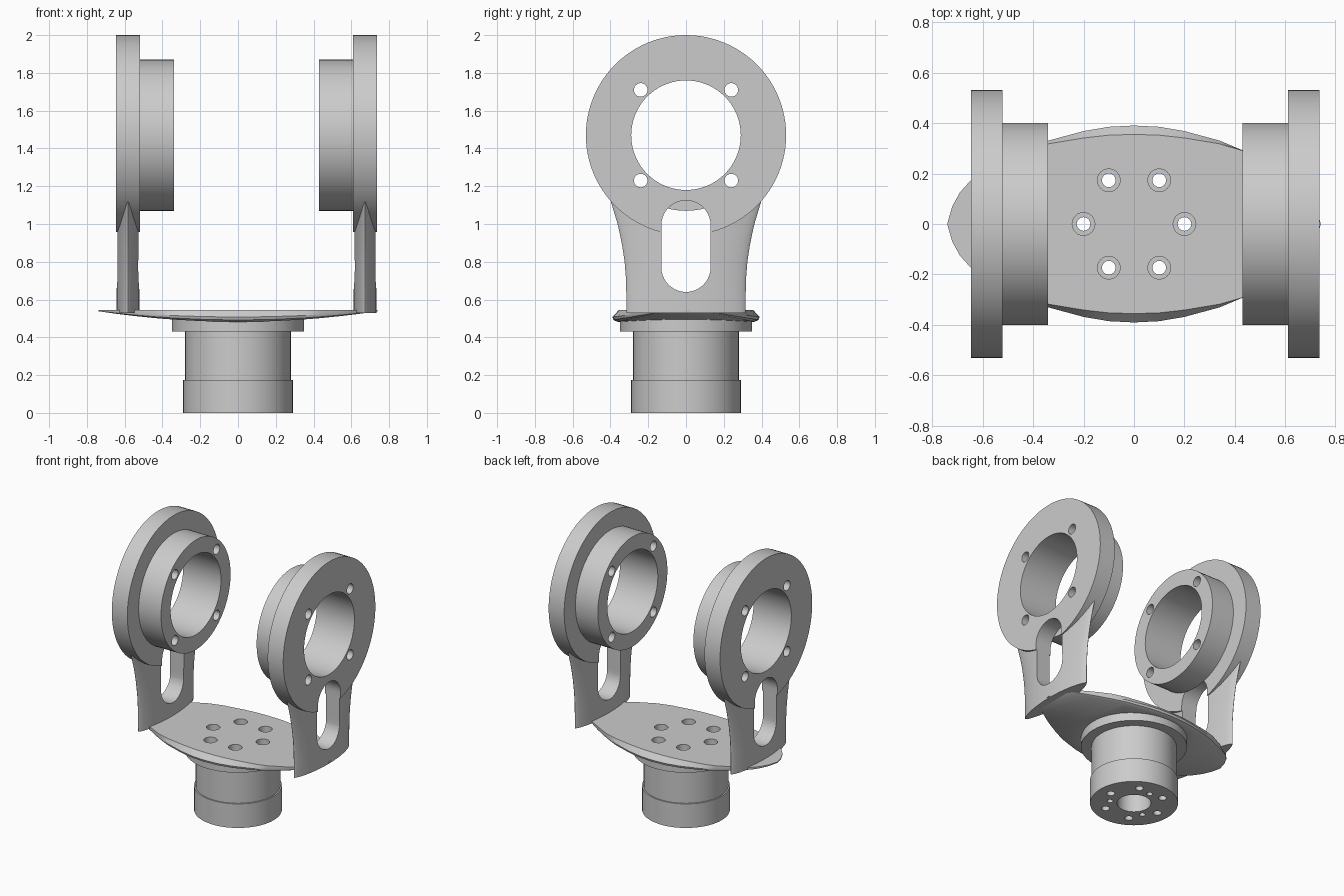
import bpy, bmesh
from math import pi, cos, sin, radians
from mathutils import Matrix, Vector

cube = bpy.data.objects.get("Cube")
if cube:
    bpy.data.objects.remove(cube, do_unlink=True)

grey = bpy.data.materials.new("light_grey")
grey.use_nodes = True
grey.diffuse_color = (0.6, 0.6, 0.6, 1)
grey.node_tree.nodes["Principled BSDF"].inputs["Base Color"].default_value = (0.6, 0.6, 0.6, 1)


def add_loft(bm, sections):
    """Skin a row of equal closed sections and cap both ends."""
    rings = [[bm.verts.new(p) for p in s] for s in sections]
    n = len(rings[0])
    for a, b in zip(rings, rings[1:]):
        for i in range(n):
            j = (i + 1) % n
            bm.faces.new((a[i], a[j], b[j], b[i]))
    bm.faces.new(rings[0])
    bm.faces.new(rings[-1])


def add_turned(bm, profile, matrix=Matrix(), n=64):
    """Turned solid from (radius, height) pairs."""
    add_loft(bm, [[matrix @ Vector((r * cos(2 * pi * i / n), r * sin(2 * pi * i / n), z))
                   for i in range(n)] for r, z in profile])


def make(name, bm):
    bmesh.ops.recalc_face_normals(bm, faces=bm.faces)
    mesh = bpy.data.meshes.new(name)
    bm.to_mesh(mesh)
    bm.free()
    mesh.materials.append(grey)
    obj = bpy.data.objects.new(name, mesh)
    bpy.context.collection.objects.link(obj)
    return obj


def activate(obj):
    bpy.ops.object.select_all(action="DESELECT")
    obj.select_set(True)
    bpy.context.view_layer.objects.active = obj


def combine(target, tool, operation, keep_tool=False):
    activate(target)
    mod = target.modifiers.new(operation.lower(), "BOOLEAN")
    mod.operation, mod.solver, mod.object = operation, "EXACT", tool
    bpy.ops.object.modifier_apply(modifier=mod.name)
    if not keep_tool:
        bpy.data.objects.remove(tool, do_unlink=True)


def smooth(obj):
    activate(obj)
    bpy.ops.object.shade_smooth_by_angle(angle=radians(30))


def interp(table, t):
    for (t0, v0), (t1, v1) in zip(table, table[1:]):
        if t <= t1:
            return v0 + (v1 - v0) * (t - t0) / (t1 - t0)
    return table[-1][1]


# Base: stepped column with a flange
bm = bmesh.new()
add_turned(bm, [(0.29, 0), (0.29, 0.175), (0.28, 0.175), (0.28, 0.43), (0.35, 0.43), (0.35, 0.51)])
base = make("base", bm)

# Dished plate: flat top, curved belly, rounded ends
END = 0.738
outline = [(0, 0.39), (0.1, 0.385), (0.2, 0.368), (0.34, 0.33), (0.435, 0.29), (0.55, 0.232),
           (0.645, 0.175), (0.69, 0.125), (0.72, 0.07), (END, 0.008)]
sections = []
for x, half in [(-x, w) for x, w in outline[:0:-1]] + outline:
    u = (x / END) ** 2
    rim = 0.508 + 0.034 * u
    low = 0.482 + 0.056 * u
    top = half - 0.035 * max(0, 1 - u * 3)
    right = [(top, 0.545), (half, rim), (half * 0.985, rim * 0.4 + low * 0.6), (half * 0.93, low)]
    sections.append([(x, y, z) for y, z in right] + [(x, -y, z) for y, z in reversed(right)])
bm = bmesh.new()
add_loft(bm, sections)
combine(base, make("plate", bm), "UNION")

# Base holes: six stepped bolt holes, three blind pin holes, central bore
bm = bmesh.new()
for k in range(6):
    a = k * pi / 3
    add_turned(bm, [(0.027, -0.1), (0.027, 0.485), (0.045, 0.485), (0.045, 0.7)],
               Matrix.Translation((0.2 * cos(a), 0.2 * sin(a), 0)), 24)
for k in range(3):
    a = pi / 2 + k * 2 * pi / 3
    add_turned(bm, [(0.02, -0.1), (0.02, 0.12)],
               Matrix.Translation((0.16 * cos(a), 0.16 * sin(a), 0)), 20)
add_turned(bm, [(0.112, -0.1), (0.112, 0.4)], n=48)
combine(base, make("base_holes", bm), "DIFFERENCE")
smooth(base)

# Two uprights, each an arm blending into a bearing ring with an inner hub
AXIS_Z, HALF = 1.47, 0.0625
arm_width = [(0.53, 0.315), (0.7, 0.317), (0.8, 0.325), (0.9, 0.34), (1.0, 0.362), (1.1, 0.392), (1.16, 0.41)]
for side, cx, label in ((1, 0.6725, "left"), (-1, -0.5825, "right")):
    turn = Matrix.Translation((cx, 0, AXIS_Z)) @ Matrix.Rotation(pi / 2, 4, "Y")

    bm = bmesh.new()
    add_turned(bm, [(0.53, -HALF), (0.53, HALF)], turn, 96)
    ring = make(label + "_ring_and_arm", bm)

    # Arm with a lens-shaped cross-section
    sections = []
    for k in range(15):
        z = 0.53 + 0.62 * k / 14
        w = interp(arm_width, z)
        ys = [-cos(pi * i / 20) for i in range(21)]
        t = [(HALF - 0.0008) * max(0, 1 - y * y) ** 0.7 for y in ys]
        front = [(cx + t[i], w * ys[i], z) for i in range(21)]
        back = [(cx - t[i], w * ys[i], z) for i in range(19, 0, -1)]
        sections.append(front + back)
    bm = bmesh.new()
    add_loft(bm, sections)
    combine(ring, make("arm", bm), "UNION")

    # Rounded slot through the arm
    slot = [(0.13 * cos(pi * i / 20), 0.995 + 0.13 * sin(pi * i / 20)) for i in range(21)]
    slot += [(-y, 0.77 - (z - 0.995)) for y, z in slot]
    bm = bmesh.new()
    add_loft(bm, [[(cx + dx, y, z) for y, z in slot] for dx in (-0.2, 0.2)])
    combine(ring, make("slot", bm), "DIFFERENCE")

    bm = bmesh.new()
    inner = -side * HALF
    add_turned(bm, [(0.4, inner), (0.4, inner - side * 0.18)], turn, 96)
    hub = make(label + "_hub", bm)

    # Bore and four bolt holes through ring and hub
    bm = bmesh.new()
    add_turned(bm, [(0.29, -0.5), (0.29, 0.5)], turn, 72)
    for y in (-0.24, 0.24):
        for z in (-0.24, 0.24):
            add_turned(bm, [(0.036, -0.5), (0.036, 0.5)],
                       Matrix.Translation((0, y, z)) @ turn, 24)
    bore = make("bore", bm)
    combine(ring, bore, "DIFFERENCE", keep_tool=True)
    combine(hub, bore, "DIFFERENCE")
    smooth(ring)
    smooth(hub)
